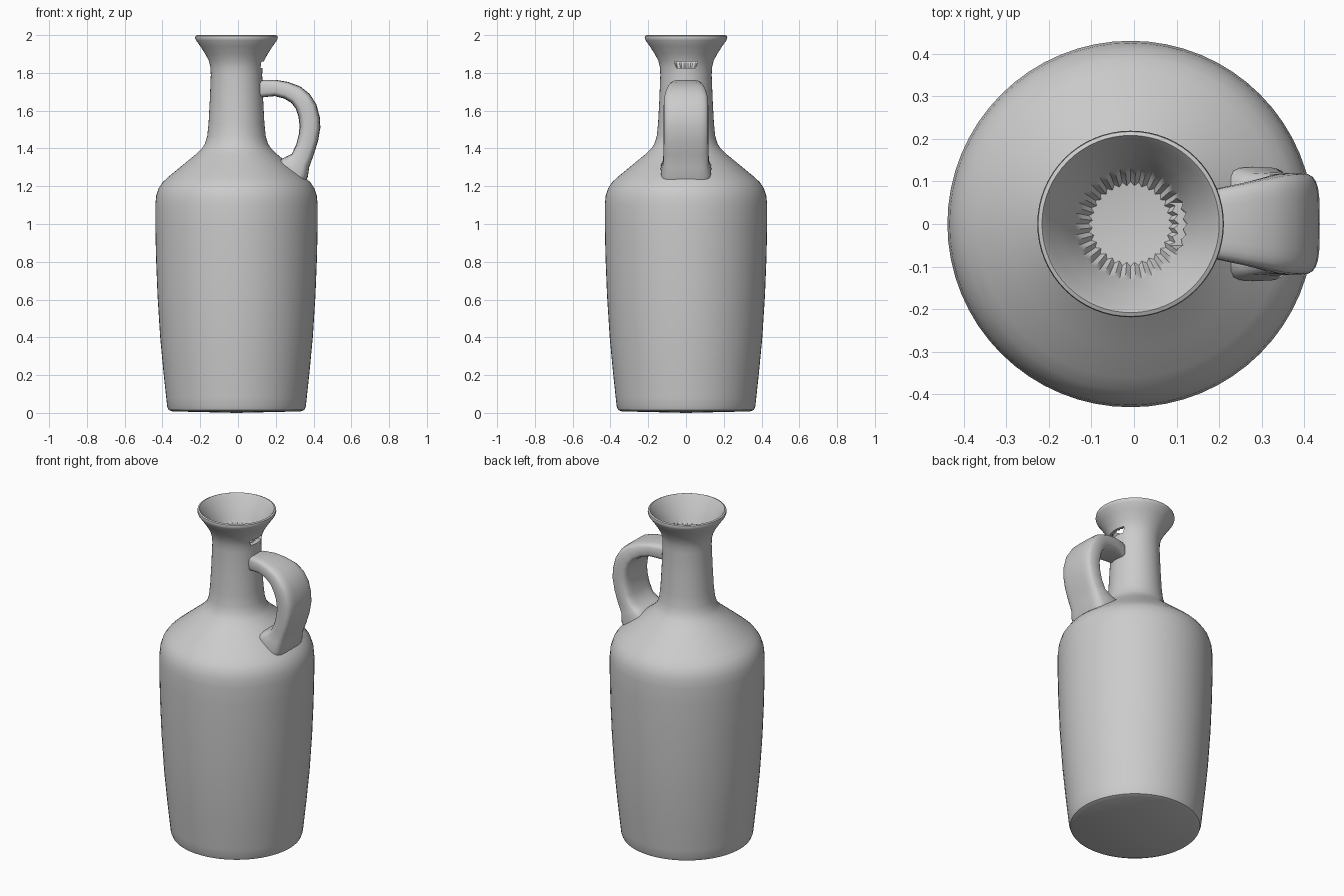
import bpy, bmesh
from math import sin, cos, pi, copysign

if "Cube" in bpy.data.objects:
    bpy.data.objects.remove(bpy.data.objects["Cube"])

CX = -0.008   # bottle axis sits slightly left so the whole jug is centred
SEGS = 64


def finish(bm, name):
    bmesh.ops.recalc_face_normals(bm, faces=bm.faces[:])
    mesh = bpy.data.meshes.new(name)
    bm.to_mesh(mesh)
    bm.free()
    ob = bpy.data.objects.new(name, mesh)
    bpy.context.collection.objects.link(ob)
    return ob


def bridge(bm, a, b):
    n = len(a)
    for i in range(n):
        bm.faces.new((a[i], a[(i + 1) % n], b[(i + 1) % n], b[i]))


def smooth(ob, angle):
    bpy.ops.object.select_all(action='DESELECT')
    ob.select_set(True)
    bpy.context.view_layer.objects.active = ob
    bpy.ops.object.shade_smooth_by_angle(angle=angle)


# Bottle: lathe of (radius, z, flute depth), from base up and into the mouth
profile = [
    (0.34, 0.008, 0), (0.36, 0.016, 0), (0.367, 0.035, 0), (0.372, 0.08, 0),
    (0.387, 0.22, 0), (0.404, 0.4, 0), (0.418, 0.62, 0), (0.426, 0.82, 0),
    (0.43, 1.0, 0), (0.43, 1.1, 0), (0.425, 1.15, 0), (0.412, 1.19, 0),
    (0.39, 1.222, 0), (0.36, 1.25, 0), (0.29, 1.308, 0), (0.22, 1.365, 0),
    (0.185, 1.398, 0), (0.167, 1.425, 0), (0.155, 1.465, 0), (0.148, 1.53, 0),
    (0.141, 1.66, 0), (0.136, 1.79, 0), (0.138, 1.83, 0), (0.147, 1.865, 0),
    (0.165, 1.9, 0), (0.191, 1.94, 0), (0.214, 1.972, 0), (0.219, 1.985, 0),
    (0.217, 1.996, 0), (0.208, 2.0, 0), (0.2, 1.99, 0), (0.187, 1.968, 0),
    (0.165, 1.935, 0), (0.147, 1.9, 0), (0.132, 1.87, 0.03),
    (0.117, 1.835, 0.05), (0.095, 1.812, 0.05),
]
bm = bmesh.new()
rings = []
for r, z, flute in profile:
    ring = []
    for i in range(SEGS):
        a = 2 * pi * i / SEGS
        rr = r * (1 + flute * (-1) ** i)
        ring.append(bm.verts.new((CX + rr * cos(a), rr * sin(a), z)))
    rings.append(ring)
for a, b in zip(rings, rings[1:]):
    bridge(bm, a, b)
for ring, z in ((rings[0], 0.0), (rings[-1], 1.80)):
    c = bm.verts.new((CX, 0, z))
    for i in range(SEGS):
        bm.faces.new((ring[i], ring[(i + 1) % SEGS], c))
bottle = finish(bm, "bottle")

# Narrow slot through the neck wall above the handle
bm = bmesh.new()
bmesh.ops.create_cube(bm, size=1)
for v in bm.verts:
    half = 0.062 if v.co.z > 0 else 0.05
    v.co = (0.125 + v.co.x * 0.09, copysign(half, v.co.y),
            1.8425 + v.co.z * 0.034)
cutter = finish(bm, "slot_cutter")
cutter.hide_render = True
cutter.hide_viewport = False
mod = bottle.modifiers.new("slot", 'BOOLEAN')
mod.operation = 'DIFFERENCE'
mod.solver = 'EXACT'
mod.object = cutter
bpy.context.view_layer.objects.active = bottle
bpy.ops.object.modifier_apply(modifier=mod.name)
bpy.data.objects.remove(cutter)
smooth(bottle, 0.7)

# Handle: stations of (outer x, z, inner x, z, half width)
stations = [
    (0.115, 1.755, 0.115, 1.668, 0.062), (0.135, 1.763, 0.14, 1.672, 0.07),
    (0.2, 1.763, 0.195, 1.677, 0.084), (0.265, 1.752, 0.245, 1.664, 0.096),
    (0.33, 1.728, 0.283, 1.641, 0.108), (0.38, 1.688, 0.306, 1.61, 0.117),
    (0.415, 1.633, 0.32, 1.57, 0.119), (0.433, 1.565, 0.326, 1.52, 0.119),
    (0.436, 1.51, 0.322, 1.475, 0.119), (0.424, 1.44, 0.308, 1.42, 0.119),
    (0.402, 1.37, 0.285, 1.372, 0.12), (0.377, 1.30, 0.245, 1.352, 0.122),
    (0.37, 1.25, 0.21, 1.335, 0.134), (0.345, 1.20, 0.19, 1.28, 0.13),
]


def rounded(v, power=0.5):
    return copysign(abs(v) ** power, v)


bm = bmesh.new()
rings = []
for ox, oz, ix, iz, w in stations:
    ring = []
    for i in range(24):
        a = 2 * pi * i / 24
        t = 0.5 + 0.5 * rounded(cos(a))
        ring.append(bm.verts.new((ix + (ox - ix) * t, w * rounded(sin(a)),
                                  iz + (oz - iz) * t)))
    rings.append(ring)
for a, b in zip(rings, rings[1:]):
    bridge(bm, a, b)
bm.faces.new(rings[0])
bm.faces.new(rings[-1])
handle = finish(bm, "handle")
smooth(handle, 0.8)
